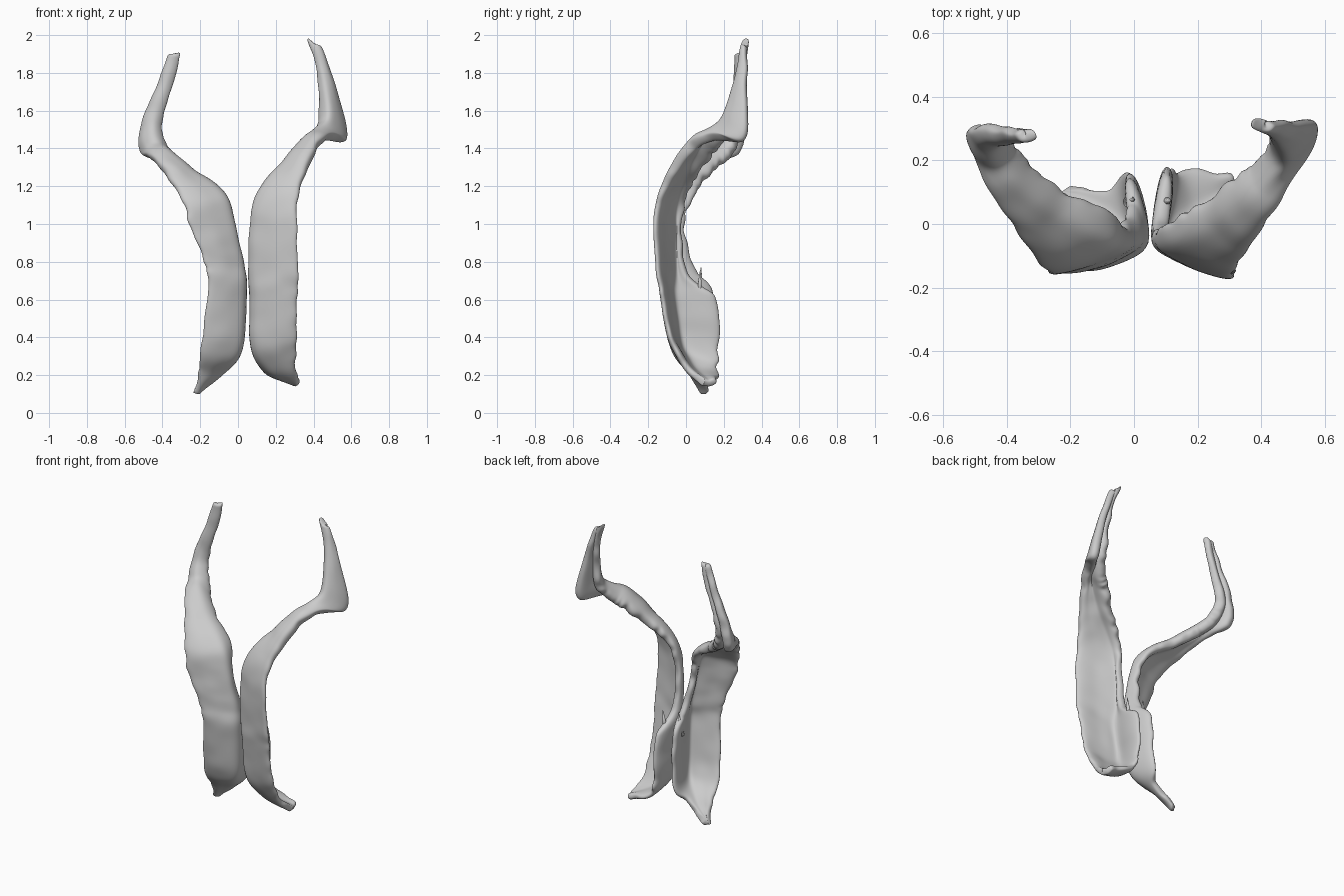
import bpy, bmesh, random, math
from mathutils import Vector, noise

if "Cube" in bpy.data.objects:
    bpy.data.objects.remove(bpy.data.objects["Cube"])

random.seed(4)
STEPS = 5

# Each row: outer edge, front inner corner, rear inner edge
right_rows = [
    ((.325, .09, .155), (.315, .13, .15), (.31, .165, .17)),
    ((.305, .00, .25), (.18, .05, .225), (.15, .17, .22)),
    ((.31, -.08, .38), (.08, -.02, .34), (.11, .17, .33)),
    ((.315, -.125, .60), (.075, -.06, .60), (.105, .165, .60)),
    ((.32, -.15, .76), (.07, -.06, .76), (.09, .01, .73)),
    ((.315, -.165, 1.0), (.08, -.065, 1.0), (.085, -.02, 1.0)),
    ((.32, -.135, 1.14), (.135, -.055, 1.17), (.12, .01, 1.17)),
    ((.365, -.07, 1.29), (.26, .005, 1.31), (.215, .07, 1.27)),
    ((.42, .03, 1.41), (.36, .07, 1.43), (.335, .15, 1.38)),
    ((.49, .15, 1.46), (.42, .12, 1.49), (.395, .20, 1.43)),
    ((.57, .32, 1.45), (.48, .20, 1.57), (.44, .27, 1.54)),
    ((.49, .32, 1.78), (.45, .28, 1.81), (.42, .31, 1.81)),
    ((.43, .32, 1.94), (.40, .31, 1.96), (.365, .315, 1.99)),
]
left_rows = [
    ((-.23, .095, .105), (-.22, .105, .105), (-.205, .12, .13)),
    ((-.21, .03, .21), (-.11, .06, .21), (-.08, .11, .22)),
    ((-.195, -.07, .36), (.015, -.03, .34), (-.02, .16, .34)),
    ((-.155, -.13, .66), (.035, -.065, .66), (-.02, .14, .64)),
    ((-.18, -.14, .80), (.02, -.06, .80), (-.01, .03, .78)),
    ((-.26, -.15, 1.0), (-.03, -.065, 1.0), (-.05, -.01, 1.0)),
    ((-.295, -.125, 1.12), (-.08, -.05, 1.15), (-.075, .03, 1.14)),
    ((-.375, -.01, 1.25), (-.25, .035, 1.265), (-.19, .085, 1.22)),
    ((-.45, .12, 1.34), (-.38, .13, 1.375), (-.31, .165, 1.30)),
    ((-.50, .28, 1.37), (-.45, .20, 1.44), (-.385, .25, 1.38)),
    ((-.495, .31, 1.52), (-.45, .26, 1.56), (-.415, .29, 1.53)),
    ((-.43, .305, 1.70), (-.39, .27, 1.72), (-.355, .29, 1.70)),
    ((-.36, .29, 1.90), (-.33, .275, 1.905), (-.305, .285, 1.91)),
]


def bell(z, mid, width):
    return math.exp(-((z - mid) / width) ** 2)


def half_thickness(z, k):
    # Thickest at the upper bend; the rear wall is a little stouter
    t = .02 + .014 * bell(z, 1.4, .25)
    if k > 4:
        t += .01 * bell(z, .62, .3) + .006 * bell(z, 1.4, .2)
    return t * (.7 if k in (0, 6) else 1)


def spline(pts, i, t):
    a, b = pts[max(i - 1, 0)], pts[i]
    c, d = pts[i + 1], pts[min(i + 2, len(pts) - 1)]
    return b + ((c - a) * t + (a * 2 - b * 5 + c * 4 - d) * t * t
                + (b * 3 - a - c * 3 + d) * t ** 3) * .5


def finish(bm, name, levels):
    bmesh.ops.recalc_face_normals(bm, faces=bm.faces)
    mesh = bpy.data.meshes.new(name)
    bm.to_mesh(mesh)
    bm.free()
    mesh.shade_smooth()
    obj = bpy.data.objects.new(name, mesh)
    bpy.context.collection.objects.link(obj)
    if levels:
        sub = obj.modifiers.new("smooth", 'SUBSURF')
        sub.levels = sub.render_levels = levels


def bone_plate(name, rows):
    # Four profile tracks: edge, plate middle, inner corner, rear edge
    tracks = [[], [], [], []]
    for row in rows:
        e, c, r = map(Vector, row)
        for track, p in zip(tracks, (e, (e + c) / 2 + Vector((0, -.012, 0)), c, r)):
            track.append(p)
    grid = [[spline(tr, i, s / STEPS) for tr in tracks]
            for i in range(len(rows) - 1) for s in range(STEPS)]
    grid.append([tr[-1] for tr in tracks])

    # Extra profile points, with uneven free edges
    full = []
    for row in grid:
        out = []
        for a, b in zip(row, row[1:]):
            out += [a, (a + b) / 2]
        wall = row[3] - row[2]
        out.append(row[3] + wall.normalized() * random.uniform(-.25, .25) * min(wall.length, .06))
        out[0] = out[0] + (row[0] - row[1]).normalized() * random.uniform(-.006, .008)
        full.append(out)

    # Thicken the sheet into closed rings and join them
    bm = bmesh.new()
    rings = []
    n = len(full)
    for j, row in enumerate(full):
        front, back = [], []
        for k, p in enumerate(row):
            along = full[min(j + 1, n - 1)][k] - full[max(j - 1, 0)][k]
            across = row[min(k + 1, 6)] - row[max(k - 1, 0)]
            nrm = along.cross(across).normalized()
            w = half_thickness(p.z, k)
            bump = nrm * noise.noise(p * 11) * .009
            front.append(bm.verts.new(p + nrm * w + bump))
            back.append(bm.verts.new(p - nrm * w + bump))
        rings.append(front + back[::-1])
    for a, b in zip(rings, rings[1:]):
        for k in range(14):
            m = (k + 1) % 14
            bm.faces.new((a[k], a[m], b[m], b[k]))
    for ring in (rings[0], rings[-1]):
        for k in range(6):
            bm.faces.new((ring[k], ring[k + 1], ring[12 - k], ring[13 - k]))
    finish(bm, name, 2)


def splinter(name, base, tip, radius):
    # Thin pointed splinter on the rear edge
    base, tip = Vector(base), Vector(tip)
    bm = bmesh.new()
    bmesh.ops.create_cone(bm, cap_ends=True, segments=10, radius1=radius,
                          radius2=.002, depth=(tip - base).length)
    rot = (tip - base).to_track_quat('Z', 'Y')
    for v in bm.verts:
        v.co = rot @ v.co + (base + tip) / 2
    finish(bm, name, 0)


bone_plate("right_bone_plate", right_rows)
bone_plate("left_bone_plate", left_rows)
splinter("right_splinter", (.095, .07, .60), (.115, .075, .75), .02)
splinter("left_splinter", (-.015, .07, .62), (.0, .08, .77), .02)
